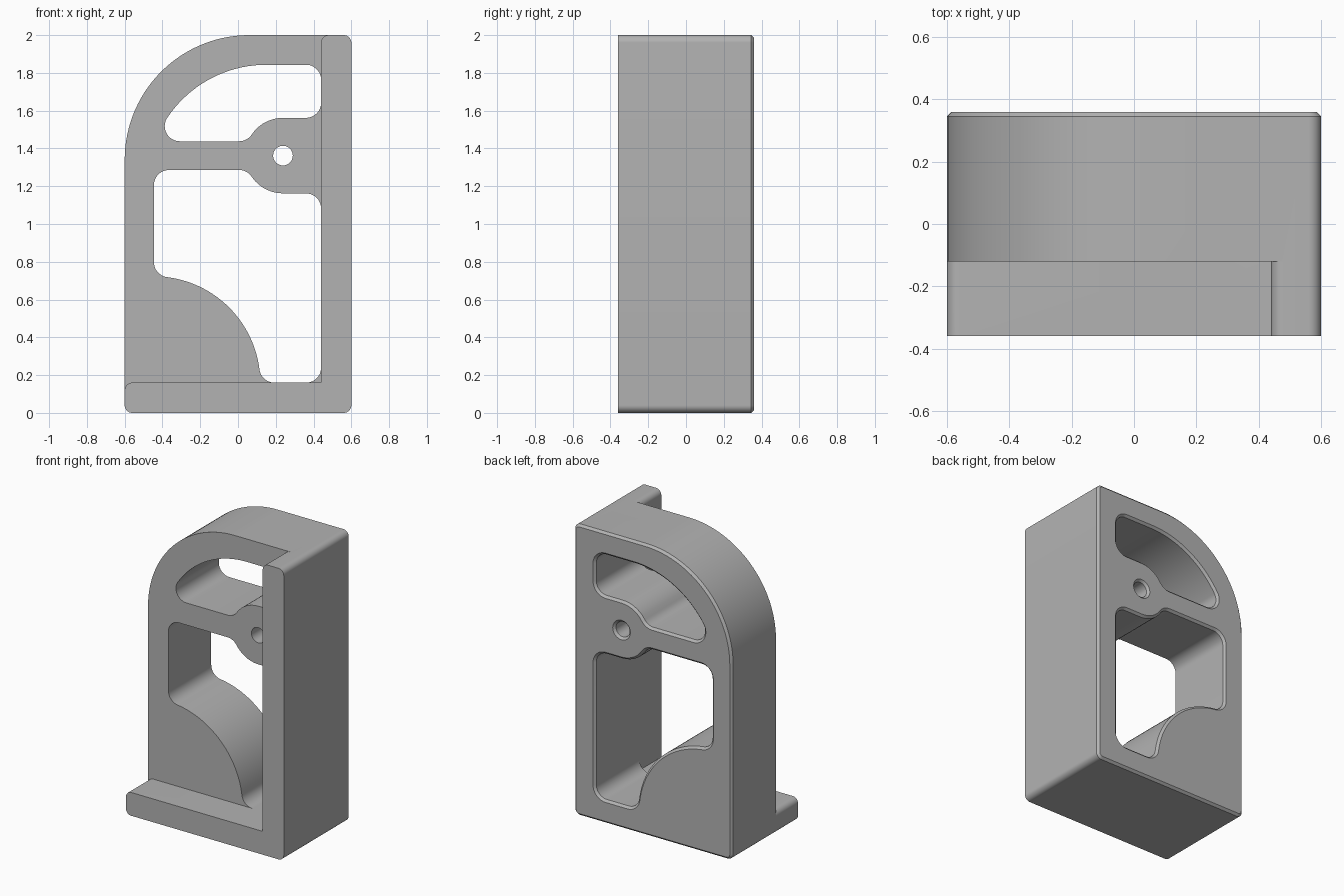
import bpy, bmesh, math
from mathutils import Vector

if "Cube" in bpy.data.objects:
    bpy.data.objects.remove(bpy.data.objects["Cube"])

FRONT, STEP, BACK, CHAMFER = -0.36, -0.12, 0.36, 0.015
R = 0.08  # common fillet radius


def arc(x, z, r, a0, a1):
    n = max(4, math.ceil(abs(a1 - a0) / (3 if r > 0.3 else 8)))
    angles = [math.radians(a0 + (a1 - a0) * i / n) for i in range(n + 1)]
    return [Vector((x + r * math.cos(a), z + r * math.sin(a))) for a in angles]


def outline(*arcs):
    """Chain arcs into one closed loop without doubled points."""
    loop = []
    for p in (q for a in arcs for q in a):
        if not loop or (p - loop[-1]).length > 0.003:
            loop.append(p)
    if (loop[0] - loop[-1]).length < 0.003:
        loop.pop()
    return loop


def offset(loop, d):
    """Shift a loop to its left, which is towards the material."""
    result = []
    for i, p in enumerate(loop):
        t = ((p - loop[i - 1]).normalized()
             + (loop[(i + 1) % len(loop)] - p).normalized()).normalized()
        result.append(p + d * Vector((-t.y, t.x)))
    return result


def extrude(name, loops, y0, y1, chamfer=0.0):
    """Solid from an outer loop and hole loops, chamfered at the back."""
    bm = bmesh.new()
    caps = ([], [])
    for loop in loops:
        layers = [(loop, y0), (loop, y1 - chamfer)]
        if chamfer:
            layers.append((offset(loop, chamfer), y1))
        rings = [[bm.verts.new((p.x, y, p.y)) for p in pts] for pts, y in layers]
        n = len(loop)
        for a, b in zip(rings, rings[1:]):
            for i in range(n):
                j = (i + 1) % n
                bm.faces.new((a[i], a[j], b[j], b[i]))
        for cap, ring in zip(caps, (rings[0], rings[-1])):
            cap.extend(bm.edges.get((ring[i - 1], ring[i])) for i in range(n))
    for cap in caps:
        bmesh.ops.triangle_fill(bm, edges=cap, use_beauty=True)
    bmesh.ops.recalc_face_normals(bm, faces=bm.faces)
    mesh = bpy.data.meshes.new(name)
    bm.to_mesh(mesh)
    bm.free()
    obj = bpy.data.objects.new(name, mesh)
    bpy.context.collection.objects.link(obj)
    return obj


# Outer silhouette with one large rounded shoulder
silhouette = outline(
    arc(-0.56, 0.04, 0.04, 180, 270), arc(0.56, 0.04, 0.04, 270, 360),
    arc(0.56, 1.96, 0.04, 0, 90), arc(0.06, 1.34, 0.66, 90, 180))

# Upper window, curving around the pivot boss
upper_window = outline(
    arc(0.36, 1.763, R, 0, 90), arc(0.15, 1.213, 0.63, 90, 146.4),
    arc(-0.308, 1.518, R, 146.4, 270), arc(0.006, 1.518, R, 270, 326),
    arc(0.238, 1.362, 0.2, 146, 90), arc(0.36, 1.642, R, 270, 360))

# Lower window, with a quarter-round web in its corner
lower_window = outline(
    arc(0.36, 1.082, R, 0, 90), arc(0.238, 1.362, 0.2, 270, 214),
    arc(0.006, 1.206, R, 34, 90), arc(-0.365, 1.206, R, 90, 180),
    arc(-0.365, 0.798, R, 180, 262.9), arc(-0.445, 0.16, 0.563, 82.9, 7.1),
    arc(0.193, 0.24, R, 187.1, 270), arc(0.36, 0.24, R, 270, 360))

pivot_hole = outline(arc(0.238, 1.362, 0.052, 0, 360))
holes = [loop[::-1] for loop in (upper_window, lower_window, pivot_hole)]
bracket = extrude("bracket_body", [silhouette] + holes, FRONT, BACK, CHAMFER)

# Recess in front, leaving an L-shaped flange along the side and bottom
recess = outline(
    [Vector((0.44, 0.16))], arc(0.48, 1.96, 0.04, 180, 90),
    [Vector(p) for p in ((0.48, 2.1), (-0.7, 2.1), (-0.7, 0.12))],
    arc(-0.56, 0.12, 0.04, 180, 90))
cutter = extrude("recess_cutter", [recess], FRONT - 0.1, STEP)
cutter.hide_render = True

bpy.ops.object.select_all(action="DESELECT")
bpy.context.view_layer.objects.active = bracket
bracket.select_set(True)
cut = bracket.modifiers.new("front_recess", "BOOLEAN")
cut.operation, cut.solver, cut.object = "DIFFERENCE", "EXACT", cutter
bpy.ops.object.modifier_apply(modifier=cut.name)
bpy.data.objects.remove(cutter)

# Plain grey finish
grey = bpy.data.materials.new("plain_grey")
grey.use_nodes = True
colour = (0.45, 0.45, 0.45, 1)
grey.diffuse_color = colour
grey.node_tree.nodes["Principled BSDF"].inputs["Base Color"].default_value = colour
bracket.data.materials.clear()
bracket.data.materials.append(grey)
for face in bracket.data.polygons:
    face.material_index = 0
bpy.ops.object.shade_smooth_by_angle(angle=math.radians(30))
